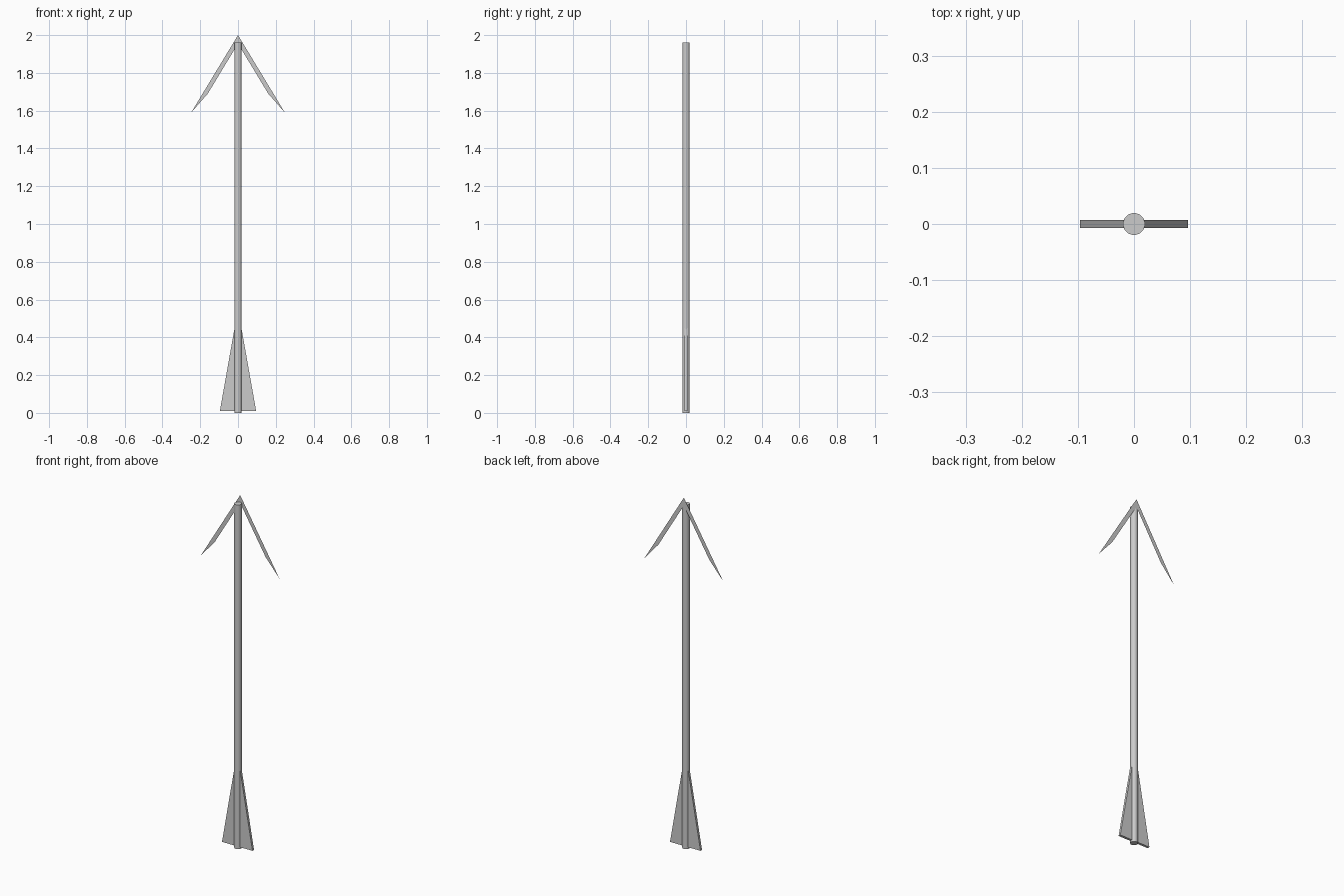
import bpy

if "Cube" in bpy.data.objects:
    bpy.data.objects.remove(bpy.data.objects["Cube"])

def mesh_object(name, verts, faces):
    me = bpy.data.meshes.new(name)
    me.from_pydata(verts, [], faces)
    me.update()
    ob = bpy.data.objects.new(name, me)
    bpy.context.collection.objects.link(ob)
    return ob

# Round shaft
R, H = 0.0195, 1.96
bpy.ops.mesh.primitive_cylinder_add(vertices=32, radius=R, depth=H, location=(0, 0, H / 2))
bpy.context.object.name = "shaft"
bpy.ops.object.shade_smooth_by_angle()

# Flat, paper-thin barbed head lying against the back of the shaft
for side, s in (("left", -1), ("right", 1)):
    outline = [(0, 2.0), (0.248, 1.59), (0.16, 1.69), (0, 1.955)]
    mesh_object("head_barb_" + side,
                [(s * x, R, z) for x, z in outline],
                [(0, 1, 2, 3) if s < 0 else (3, 2, 1, 0)])

# Tapered tail fins, thin plates running into the shaft
T = 0.007
for side, s in (("left", -1), ("right", 1)):
    outline = [(0, 0.01), (0.096, 0.01), (0.018, 0.45), (0, 0.45)]
    verts = [(s * x, y, z) for y in (-T, T) for x, z in outline]
    faces = [(0, 1, 2, 3), (7, 6, 5, 4)]
    faces += [(i, i + 4, (i + 1) % 4 + 4, (i + 1) % 4) for i in range(4)]
    if s < 0:
        faces = [f[::-1] for f in faces]
    mesh_object("tail_fin_" + side, verts, faces)
